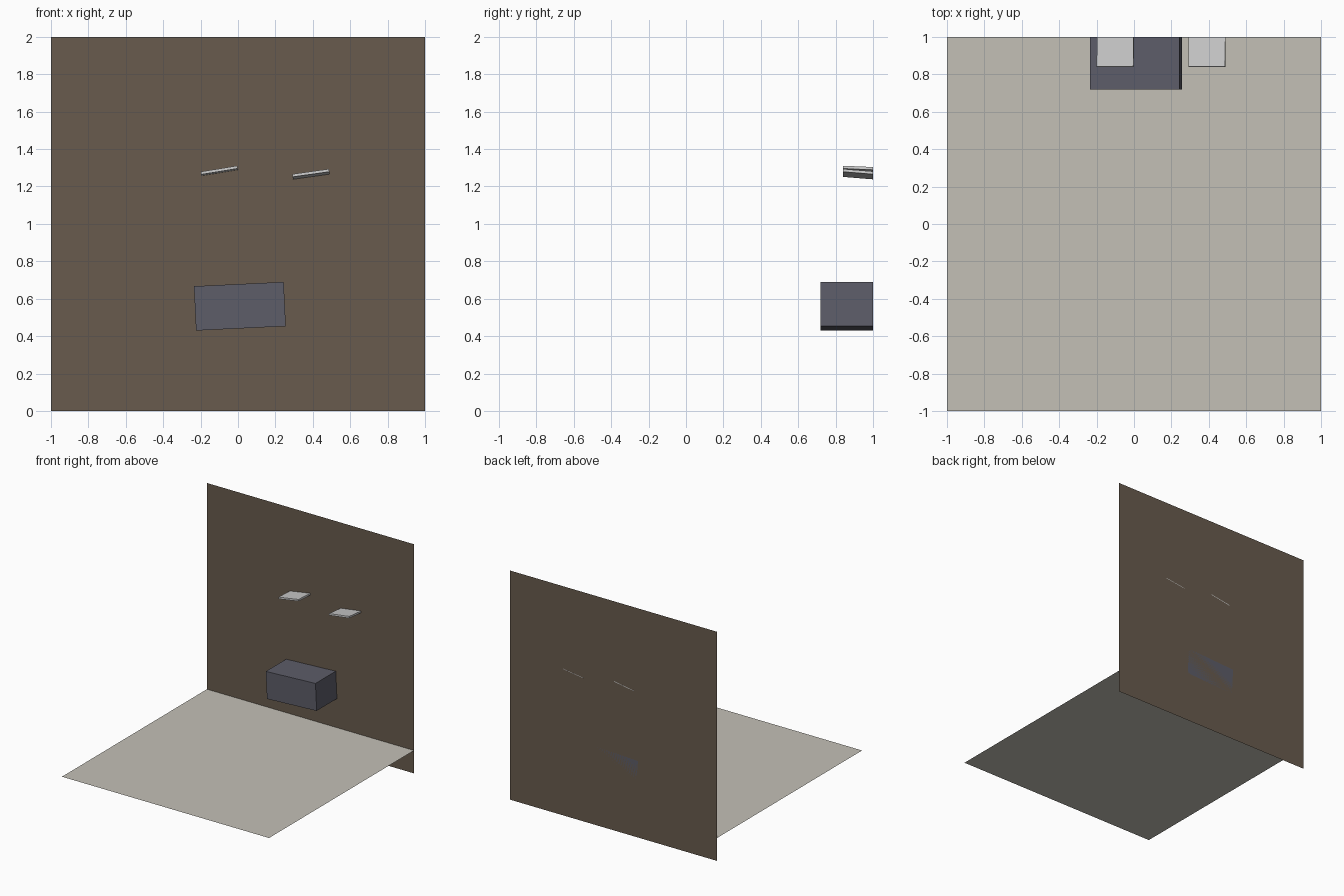
import bpy
from math import radians, sin, cos
from mathutils import Euler

if "Cube" in bpy.data.objects:
    bpy.data.objects.remove(bpy.data.objects["Cube"])


def paint(obj, name, rgb):
    mat = bpy.data.materials.new(name)
    mat.diffuse_color = (*rgb, 1)
    mat.use_nodes = True
    mat.node_tree.nodes["Principled BSDF"].inputs["Base Color"].default_value = mat.diffuse_color
    obj.data.materials.append(mat)


def panel(name, loc, rot=(0, 0, 0)):
    bpy.ops.mesh.primitive_plane_add(size=2, location=loc, rotation=rot)
    bpy.context.object.name = name
    return bpy.context.object


def block(name, loc, size, tilt_x=0, roll_y=0):
    bpy.ops.mesh.primitive_cube_add(
        size=1, location=loc, rotation=(radians(tilt_x), radians(roll_y), 0))
    obj = bpy.context.object
    obj.name = name
    obj.scale = size
    bpy.ops.object.transform_apply(location=False, rotation=False, scale=True)
    return obj


# Floor sheet, set slightly above the wall's lower edge
paint(panel("floor", (0, 0, 0.2)), "floor_grey", (0.55, 0.53, 0.47))

# Back wall sheet
paint(panel("wall", (0, 1, 1), (radians(90), 0, 0)), "wall_brown", (0.14, 0.105, 0.075))

# Wall-mounted cabinet, slightly crooked
cabinet = block("cabinet", (0.01, 0.86, 0.56), (0.48, 0.28, 0.237), roll_y=-2.75)
paint(cabinet, "cabinet_slate", (0.11, 0.11, 0.14))

# Two thin tilted shelves
block("shelf_left", (-0.10, 0.92, 1.284), (0.198, 0.16, 0.015), -2.5, -9.3)
block("shelf_right", (0.39, 0.92, 1.266), (0.198, 0.16, 0.015), -4.7, -8)
